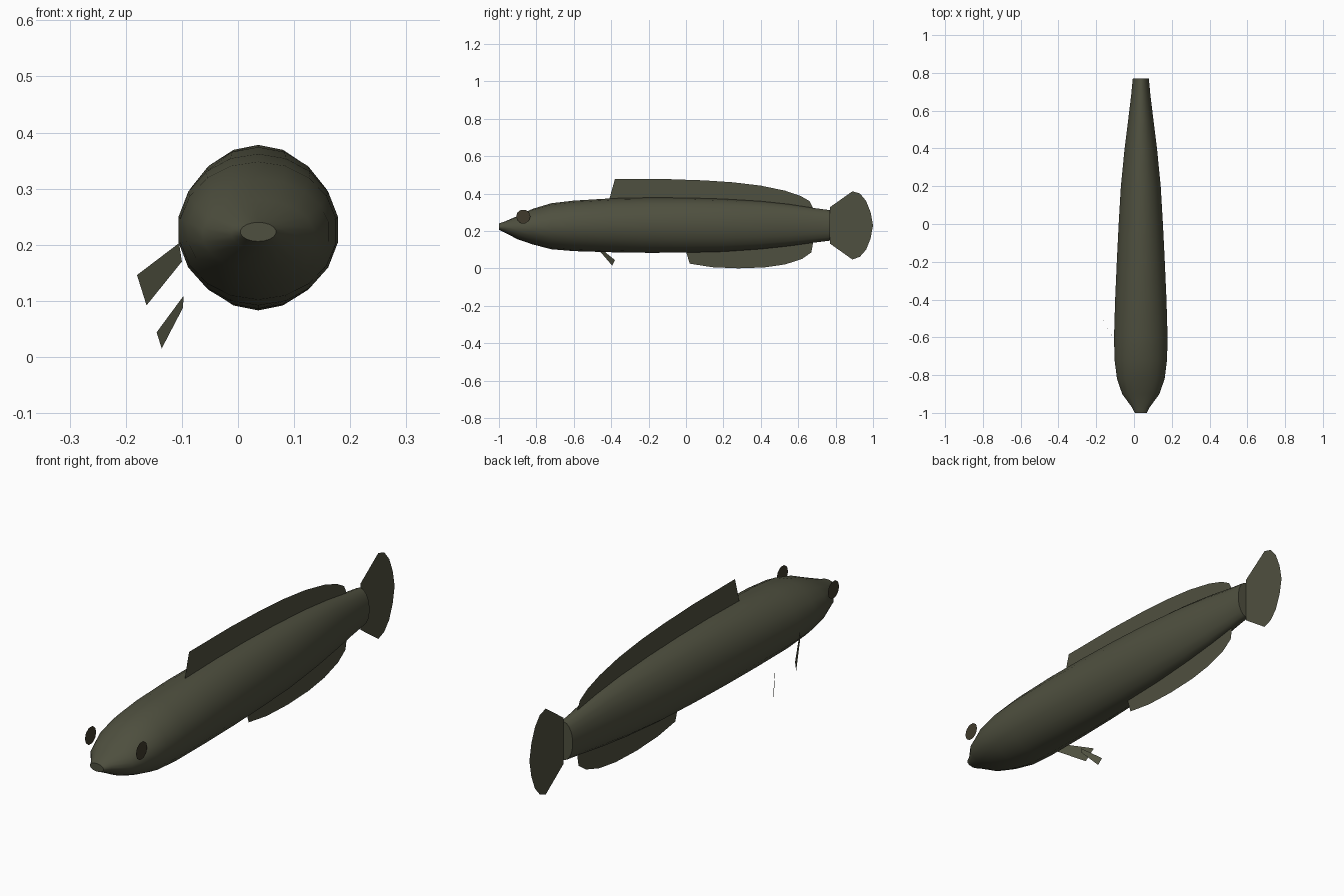
import bpy
import bmesh
from math import sin, cos, pi

AXIS_X = 0.036          # the body's centre line
BODY_SIDES = 18

cube = bpy.data.objects.get("Cube")
if cube:
    bpy.data.objects.remove(cube, do_unlink=True)


def make_material(name, colour):
    mat = bpy.data.materials.new(name)
    mat.use_nodes = True
    rgba = (*colour, 1.0)
    mat.diffuse_color = rgba
    mat.node_tree.nodes["Principled BSDF"].inputs["Base Color"].default_value = rgba
    return mat


olive = make_material("olive skin", (0.078, 0.08, 0.05))
gold = make_material("gold iris", (0.38, 0.23, 0.045))
dark = make_material("dark pupil", (0.05, 0.042, 0.025))


def add_object(name, bm, *materials):
    mesh = bpy.data.meshes.new(name)
    bm.to_mesh(mesh)
    bm.free()
    for mat in materials:
        mesh.materials.append(mat)
    obj = bpy.data.objects.new(name, mesh)
    bpy.context.collection.objects.link(obj)
    return obj


def make_sheet(name, points):
    """One thin flat fin from its outline."""
    bm = bmesh.new()
    bm.faces.new([bm.verts.new(p) for p in points])
    return add_object(name, bm, olive)


def make_middle_fin(name, outline):
    """A fin on the centre plane, outlined in (y, z)."""
    return make_sheet(name, [(AXIS_X, y, z) for y, z in outline])


# Body: elliptical rings, each (y, top, bottom, half width)
sections = [
    (-1.0, 0.24, 0.206, 0.032),
    (-0.97, 0.25, 0.192, 0.048),
    (-0.9, 0.28, 0.155, 0.1),
    (-0.82, 0.318, 0.128, 0.128),
    (-0.72, 0.348, 0.102, 0.141),
    (-0.6, 0.362, 0.092, 0.144),
    (-0.4, 0.374, 0.086, 0.138),
    (-0.2, 0.378, 0.083, 0.129),
    (0.0, 0.377, 0.084, 0.119),
    (0.2, 0.371, 0.089, 0.107),
    (0.4, 0.359, 0.103, 0.087),
    (0.55, 0.343, 0.119, 0.068),
    (0.68, 0.323, 0.137, 0.052),
    (0.77, 0.311, 0.148, 0.043),
]
bm = bmesh.new()
rings = []
for y, top, bottom, width in sections:
    mid, height = (top + bottom) / 2, (top - bottom) / 2
    angles = [2 * pi * i / BODY_SIDES for i in range(BODY_SIDES)]
    rings.append([bm.verts.new((AXIS_X + width * sin(a), y, mid + height * cos(a)))
                  for a in angles])
for front, back in zip(rings, rings[1:]):
    for i in range(BODY_SIDES):
        j = (i + 1) % BODY_SIDES
        bm.faces.new((front[i], front[j], back[j], back[i]))
bm.faces.new(rings[0])
bm.faces.new(rings[-1])
bmesh.ops.recalc_face_normals(bm, faces=bm.faces)
body = add_object("body", bm, olive)
bpy.context.view_layer.objects.active = body
body.select_set(True)
bpy.ops.object.shade_smooth_by_angle(angle=pi / 3)
body.select_set(False)

# Fins on the centre plane
make_middle_fin("dorsal_fin", [
    (-0.41, 0.37), (-0.38, 0.477), (-0.1, 0.477), (0.1, 0.47), (0.25, 0.46),
    (0.4, 0.442), (0.53, 0.415), (0.61, 0.388), (0.66, 0.36), (0.68, 0.32), (0.2, 0.35)])
make_middle_fin("anal_fin", [
    (0.0, 0.09), (0.02, 0.025), (0.14, 0.006), (0.28, 0.0), (0.42, 0.005),
    (0.53, 0.021), (0.62, 0.05), (0.67, 0.085), (0.68, 0.14), (0.4, 0.12)])
make_middle_fin("tail_fin", [
    (0.77, 0.327), (0.89, 0.412), (0.93, 0.4), (0.963, 0.36), (0.987, 0.3), (1.0, 0.23),
    (0.987, 0.16), (0.963, 0.1), (0.93, 0.062), (0.89, 0.047), (0.77, 0.132)])

# Paired-fin sheets, both on the same side
make_sheet("pectoral_fin", [
    (-0.105, -0.615, 0.203), (-0.18, -0.475, 0.146),
    (-0.163, -0.507, 0.092), (-0.1, -0.625, 0.17)])
make_sheet("pelvic_fin", [
    (-0.097, -0.46, 0.109), (-0.145, -0.38, 0.044),
    (-0.136, -0.395, 0.015), (-0.098, -0.458, 0.088)])

# Eyes: flat discs with an inset pupil
for name, side in (("left_eye", 1), ("right_eye", -1)):
    bm = bmesh.new()
    outline = [bm.verts.new((0, 0.038 * cos(k * pi / 5), 0.038 * sin(k * pi / 5)))
               for k in range(10)]
    pupil = bm.faces.new(outline)
    bmesh.ops.inset_region(bm, faces=[pupil], thickness=0.022)
    pupil.material_index = 1
    eye = add_object(name, bm, gold, dark)
    eye.location = (AXIS_X + side * 0.12, -0.87, 0.277)
